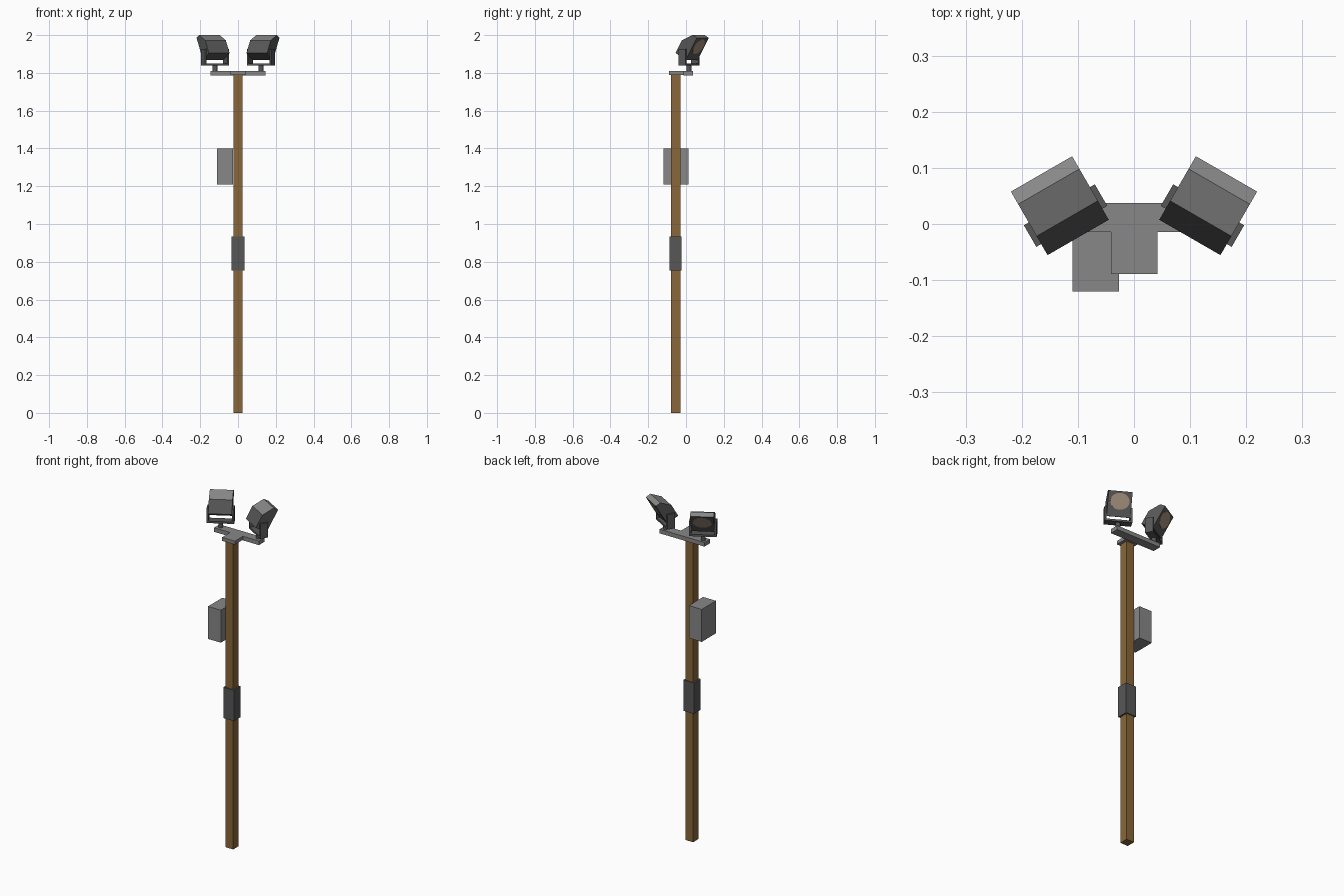
import bpy, bmesh, math
from mathutils import Matrix, Vector

if "Cube" in bpy.data.objects:
    bpy.data.objects.remove(bpy.data.objects["Cube"])


def material(name, rgb):
    m = bpy.data.materials.new(name)
    m.diffuse_color = (*rgb, 1)
    m.use_nodes = True
    m.node_tree.nodes["Principled BSDF"].inputs["Base Color"].default_value = m.diffuse_color
    return m


WOOD = material("brown wood", (0.25, 0.135, 0.042))
GRAY = material("mid gray", (0.245, 0.245, 0.245))
DARK = material("dark gray", (0.095, 0.095, 0.095))
LENS = material("warm lens", (0.36, 0.27, 0.20))


def finish(name, bm, mats, matrix=Matrix(), rule=None):
    bmesh.ops.recalc_face_normals(bm, faces=bm.faces)
    bm.normal_update()
    if rule:
        for f in bm.faces:
            f.material_index = rule(f)
    bm.transform(matrix)
    me = bpy.data.meshes.new(name)
    bm.to_mesh(me)
    bm.free()
    for m in mats:
        me.materials.append(m)
    ob = bpy.data.objects.new(name, me)
    bpy.context.collection.objects.link(ob)
    return ob


def box(name, lo, hi, mat):
    lo, hi = Vector(lo), Vector(hi)
    bm = bmesh.new()
    bmesh.ops.create_cube(bm, size=1)
    return finish(name, bm, [mat],
                  Matrix.Translation((lo + hi) / 2) @ Matrix.Diagonal((*(hi - lo), 1)))


def prism(name, points, axis, half, mats, matrix, rule=None):
    """Extrude a 2D outline along x (outline in y,z) or y (outline in x,z)."""
    bm = bmesh.new()
    place = (lambda a, b: (-half, a, b)) if axis == 'X' else (lambda a, b: (a, -half, b))
    face = bm.faces.new([bm.verts.new(place(a, b)) for a, b in points])
    new = bmesh.ops.extrude_face_region(bm, geom=[face])["geom"]
    step = (2 * half, 0, 0) if axis == 'X' else (0, 2 * half, 0)
    bmesh.ops.translate(bm, vec=step, verts=[v for v in new if isinstance(v, bmesh.types.BMVert)])
    return finish(name, bm, mats, matrix, rule)


# post, sleeve, control box and head plates
box("post", (-0.025, -0.08, 0), (0.025, -0.03, 1.79), WOOD)
box("post_sleeve", (-0.034, -0.087, 0.755), (0.034, -0.024, 0.935), DARK)
box("control_box", (-0.11, -0.12, 1.21), (-0.027, 0.012, 1.40), GRAY)
box("mount_plate", (-0.041, -0.089, 1.79), (0.042, -0.013, 1.81), GRAY)
box("cross_bar", (-0.145, -0.014, 1.786), (0.145, 0.037, 1.81), GRAY)

# floodlights, mirrored and splayed 30 degrees
TILT = math.radians(30)
n = Vector((0, math.cos(TILT), -math.sin(TILT)))   # lens direction
u = Vector((0, math.sin(TILT), math.cos(TILT)))    # up along the lens
origin = Vector((0, -0.045, 1.905))                # lower back edge of housing

for side, s in (("left", -1), ("right", 1)):
    head = Matrix.Translation((s * 0.122, 0.015, 0)) @ Matrix.Rotation(-s * TILT, 4, 'Z')

    # swivel peg
    bm = bmesh.new()
    bmesh.ops.create_cone(bm, cap_ends=True, segments=16, radius1=0.013, radius2=0.013, depth=0.036)
    finish(side + "_swivel_peg", bm, [DARK], head @ Matrix.Translation((0, 0, 1.825)))

    # U-shaped yoke
    yoke = [(-0.073, 1.84), (0.073, 1.84), (0.073, 1.927), (0.063, 1.927),
            (0.063, 1.851), (-0.063, 1.851), (-0.063, 1.927), (-0.073, 1.927)]
    prism(side + "_yoke", yoke, 'Y', 0.0222, [DARK], head)

    # housing with lighter top panels
    outline = [(0, 0), (0, 0.078), (0.043, 0.135), (0.073, 0.135), (0.073, 0)]
    pts = [origin + n * a + u * b for a, b in outline]
    prism(side + "_lamp_housing", [(p.y, p.z) for p in pts], 'X', 0.063,
          [DARK, GRAY], head, lambda f: int(f.normal.z > 0.7))

    # oval lens on the tilted front
    bm = bmesh.new()
    bmesh.ops.create_cone(bm, cap_ends=True, segments=24, radius1=1, radius2=1, depth=0.004)
    c = origin + n * 0.073 + u * 0.082
    basis = Matrix(((1, 0, 0, c.x), (0, u.y, -n.y, c.y), (0, u.z, -n.z, c.z), (0, 0, 0, 1)))
    finish(side + "_lens", bm, [LENS], head @ basis @ Matrix.Diagonal((0.051, 0.044, 1, 1)))
